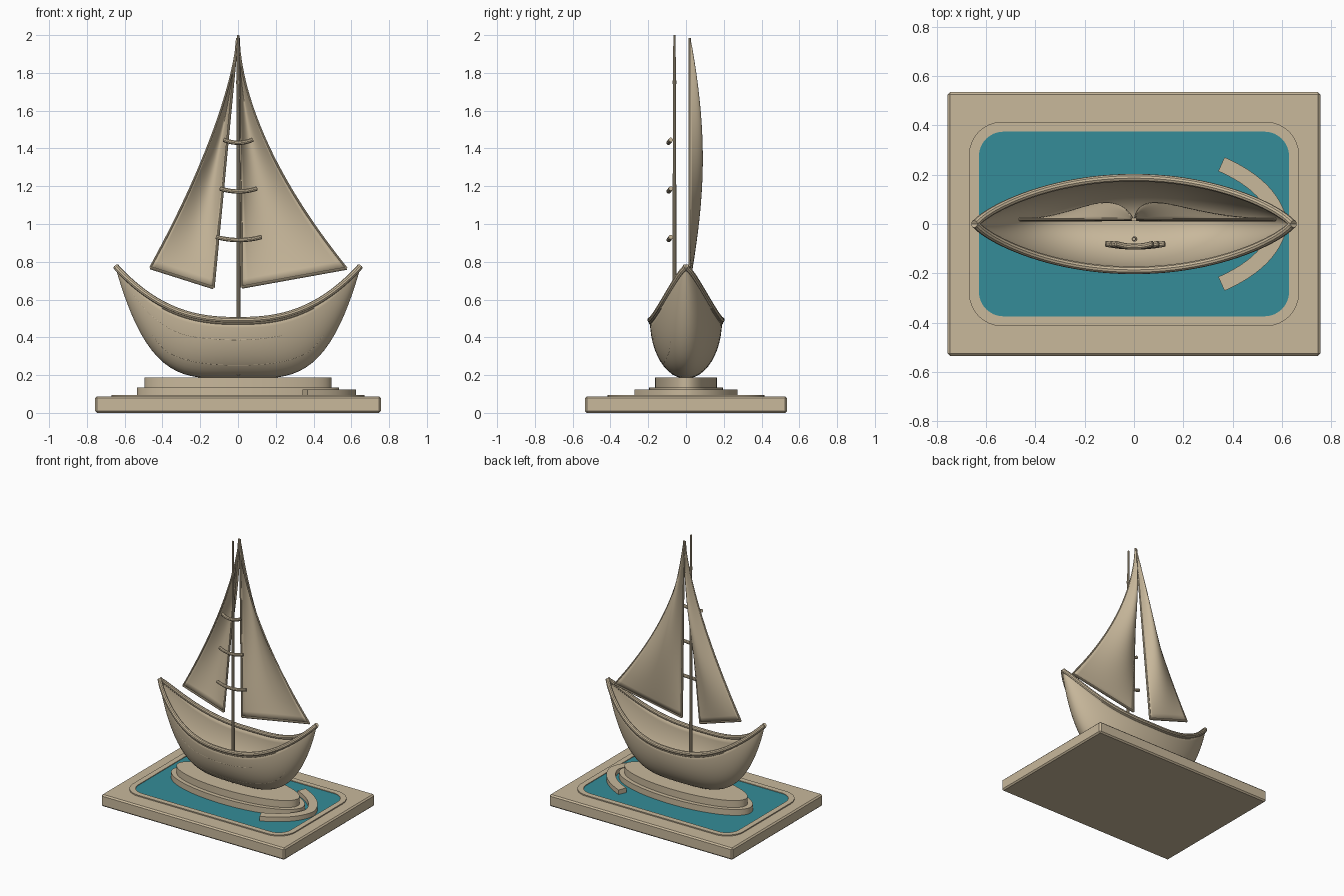
import bpy, bmesh, math
from mathutils import Vector

if "Cube" in bpy.data.objects:
    bpy.data.objects.remove(bpy.data.objects["Cube"])


def material(name, rgb):
    m = bpy.data.materials.new(name)
    m.diffuse_color = (*rgb, 1)
    m.use_nodes = True
    m.node_tree.nodes["Principled BSDF"].inputs["Base Color"].default_value = m.diffuse_color
    return m


TAN = material("tan", (0.58, 0.48, 0.33))
TEAL = material("teal", (0.035, 0.265, 0.315))


def finish(name, mesh, mat=TAN, smooth=True):
    mesh.materials.clear()
    mesh.materials.append(mat)
    ob = bpy.data.objects.new(name, mesh)
    bpy.context.collection.objects.link(ob)
    if smooth:
        bpy.ops.object.select_all(action='DESELECT')
        ob.select_set(True)
        bpy.context.view_layer.objects.active = ob
        bpy.ops.object.shade_smooth_by_angle(angle=math.radians(35))
    return ob


def from_bm(name, bm, mat=TAN, smooth=True):
    bmesh.ops.recalc_face_normals(bm, faces=bm.faces)
    mesh = bpy.data.meshes.new(name)
    bm.to_mesh(mesh)
    bm.free()
    return finish(name, mesh, mat, smooth)


def tube(name, pts, r, radii=None, sides=3, stretch=1):
    """Round bar swept along a list of points."""
    cu = bpy.data.curves.new(name, 'CURVE')
    cu.dimensions = '3D'
    cu.bevel_depth = r
    cu.bevel_resolution = sides
    cu.use_fill_caps = True
    sp = cu.splines.new('POLY')
    sp.points.add(len(pts) - 1)
    for i, p in enumerate(pts):
        sp.points[i].co = (*p, 1)
        sp.points[i].radius = radii[i] if radii else 1
    tmp = bpy.data.objects.new(name, cu)
    bpy.context.collection.objects.link(tmp)
    bpy.context.view_layer.update()
    mesh = bpy.data.meshes.new_from_object(
        tmp.evaluated_get(bpy.context.evaluated_depsgraph_get()))
    bpy.data.objects.remove(tmp)
    return finish(name, mesh)


def grid(name, rows, thickness, offset=0):
    """Sheet through a grid of points, given a thickness."""
    bm = bmesh.new()
    vs = [[bm.verts.new(p) for p in row] for row in rows]
    for a, b in zip(vs, vs[1:]):
        for i in range(len(a) - 1):
            bm.faces.new((a[i], a[i + 1], b[i + 1], b[i]))
    bmesh.ops.remove_doubles(bm, verts=bm.verts, dist=0.0005)
    ob = from_bm(name, bm)
    mod = ob.modifiers.new("thickness", 'SOLIDIFY')
    mod.thickness = thickness
    mod.offset = offset
    return ob


def prism(name, outline, z0, z1, mat=TAN):
    bm = bmesh.new()
    f = bm.faces.new([bm.verts.new((x, y, z0)) for x, y in outline])
    top = bmesh.ops.extrude_face_region(bm, geom=[f])["geom"]
    bmesh.ops.translate(bm, vec=(0, 0, z1 - z0),
                        verts=[v for v in top if isinstance(v, bmesh.types.BMVert)])
    return from_bm(name, bm, mat)


def rounded_rect(hx, hy, r, n=8):
    pts = []
    for q, (sx, sy) in enumerate(((1, 1), (-1, 1), (-1, -1), (1, -1))):
        for i in range(n + 1):
            a = math.pi / 2 * (q + i / n)
            pts.append((sx * (hx - r) + r * math.cos(a), sy * (hy - r) + r * math.sin(a)))
    return pts


def ellipse(rx, ry, n=72):
    return [(rx * math.cos(2 * math.pi * i / n), ry * math.sin(2 * math.pi * i / n))
            for i in range(n)]


# Base slab with chamfered edges
bm = bmesh.new()
bmesh.ops.create_cube(bm, size=1)
bmesh.ops.scale(bm, vec=(1.514, 1.07, 0.088), verts=bm.verts)
bmesh.ops.translate(bm, vec=(0, 0, 0.044), verts=bm.verts)
bmesh.ops.bevel(bm, geom=bm.edges[:], offset=0.01, segments=1, affect='EDGES')
from_bm("base_slab", bm, smooth=False)

# Water sheet and the raised frame round it
prism("water", rounded_rect(0.635, 0.38, 0.1), 0.084, 0.091, TEAL)
bm = bmesh.new()
outer, inner = rounded_rect(0.67, 0.415, 0.135), rounded_rect(0.63, 0.375, 0.1)
loops = [[bm.verts.new((x, y, z)) for x, y in o]
         for o, z in ((outer, 0.084), (outer, 0.096), (inner, 0.096), (inner, 0.084))]
n = len(outer)
for k in range(4):
    a, b = loops[k], loops[(k + 1) % 4]
    for i in range(n):
        bm.faces.new((a[i], a[(i + 1) % n], b[(i + 1) % n], b[i]))
from_bm("water_frame", bm)

# Stepped oval stand
prism("stand_lower", ellipse(0.535, 0.195), 0.085, 0.135)
prism("stand_upper", ellipse(0.495, 0.164), 0.13, 0.187)

# Curved bow wave
p0, p1, p2 = Vector((0.355, 0.243)), Vector((0.565, 0.15)), Vector((0.593, 0))
half = []
for i in range(13):
    t = i / 12
    p = p0 * (1 - t) ** 2 + p1 * 2 * t * (1 - t) + p2 * t * t
    d = ((p1 - p0) * (1 - t) + (p2 - p1) * t).normalized()
    if i == 12:
        d = Vector((0, -1))
    nrm = Vector((-d.y, d.x)) * 0.031
    half.append((p + nrm, p - nrm))
band = half + [tuple(Vector((v.x, -v.y)) for v in pr) for pr in half[-2::-1]]
prism("bow_wave", [tuple(a) for a, b in band] + [tuple(b) for a, b in band[::-1]], 0.085, 0.125)


# Hull shape
def sheer(t):
    return 0.49 + 0.275 * abs(t) ** 2.5


def keel(t):
    return 0.187 + 0.575 * abs(t) ** 3.9


def beam(t):
    return 0.185 * max(0, 1 - t * t) ** 0.8


def hull_point(t, a):
    return Vector((0.64 * t, beam(t) * math.sin(a),
                   sheer(t) - (sheer(t) - keel(t)) * math.cos(a)))


def on_hull(x, z, side=-1):
    t = x / 0.64
    c = (sheer(t) - z) / (sheer(t) - keel(t))
    return hull_point(t, side * math.acos(max(0, min(1, c))))


stations = [math.sin(math.pi / 2 * (i / 24 - 1)) for i in range(49)]
grid("hull", [[hull_point(t, math.pi / 2 * (j / 12 - 1)) for j in range(25)]
              for t in stations], 0.012)

# Gunwale rails and the short rubbing strips under them
for side, label in ((-1, "front"), (1, "back")):
    pts = [(0.64 * t, side * (beam(t) + 0.003), sheer(t) + 0.002) for t in stations]
    pts = [(-0.647, 0, 0.776)] + pts[1:-1] + [(0.647, 0, 0.776)]
    tube(label + "_gunwale", pts, 0.016)
    tube(label + "_rubbing_strip",
         [(x / 100, side * (beam(x / 64) + 0.004), sheer(x / 64) - 0.016)
          for x in range(-40, 41, 4)], 0.007)


# Raised planking lines on the front side
def spline(keys, n=8):
    k = [keys[0]] + keys + [keys[-1]]
    out = []
    for i in range(1, len(k) - 2):
        a, b, c, d = (Vector(v) for v in k[i - 1:i + 3])
        for j in range(n):
            t = j / n
            out.append(0.5 * (2 * b + (c - a) * t + (2 * a - 5 * b + 4 * c - d) * t * t
                              + (3 * b - a - 3 * c + d) * t ** 3))
    return out + [Vector(keys[-1])]


for name, keys in (
        ("upper_plank_line", [(-0.56, 0.635), (-0.45, 0.51), (-0.3, 0.42), (-0.1, 0.39),
                              (0.08, 0.39), (0.23, 0.41)]),
        ("lower_plank_line", [(-0.455, 0.42), (-0.37, 0.325), (-0.22, 0.272), (0, 0.255),
                              (0.22, 0.272), (0.37, 0.325), (0.455, 0.42)])):
    tube(name, [on_hull(p.x, p.y) for p in spline(keys)], 0.006)

# Mast with a small collar
tube("mast", [(0.003, -0.061, 0.2), (0.003, -0.061, 1.2), (0, -0.061, 2.0)], 0.011, [1, 0.9, 0.6])
tube("mast_collar", [(0.001, -0.061, 1.74), (0.001, -0.061, 1.76)], 0.011)

# Curved yards across the mast
for i, (z, x0, x1) in enumerate(((1.43, -0.08, 0.082), (1.172, -0.1, 0.105), (0.915, -0.12, 0.13))):
    pts = []
    for j in range(13):
        u = j / 6 - 1
        pts.append(((x0 + x1) / 2 + u * (x1 - x0 - 0.01) / 2, -0.092 + 0.012 * u * u, z + 0.016 * u * u))
    tube("yard_%d" % (i + 1), pts, 0.012)


# Billowing sails with corded edges
def sail(name, head, tack, clew, power):
    hx, hz = head

    def pt(s, u):
        lx, lz = hx + (tack[0] - hx) * s, hz + (tack[1] - hz) * s
        ex, ez = hx + (clew[0] - hx) * s ** power, hz + (clew[1] - hz) * s
        belly = 0.066 * math.sin(math.pi * s) ** 0.9 * math.sin(math.pi * u ** 0.85)
        return Vector((lx + (ex - lx) * u, 0.019 + belly, lz + (ez - lz) * u))

    grid(name, [[pt(i / 32, j / 16) for j in range(17)] for i in range(33)], 0.008)
    tube(name + "_luff_cord", [pt(i / 16, 0) for i in range(17)], 0.007)
    tube(name + "_foot_cord", [pt(1, j / 8) for j in range(9)], 0.008)
    tube(name + "_leech_cord", [pt(i / 32, 1) for i in range(33)], 0.006)


sail("right_sail", (0.004, 1.985), (0.02, 0.665), (0.575, 0.765), 1.72)
sail("left_sail", (-0.004, 1.985), (-0.13, 0.662), (-0.465, 0.768), 1.45)
